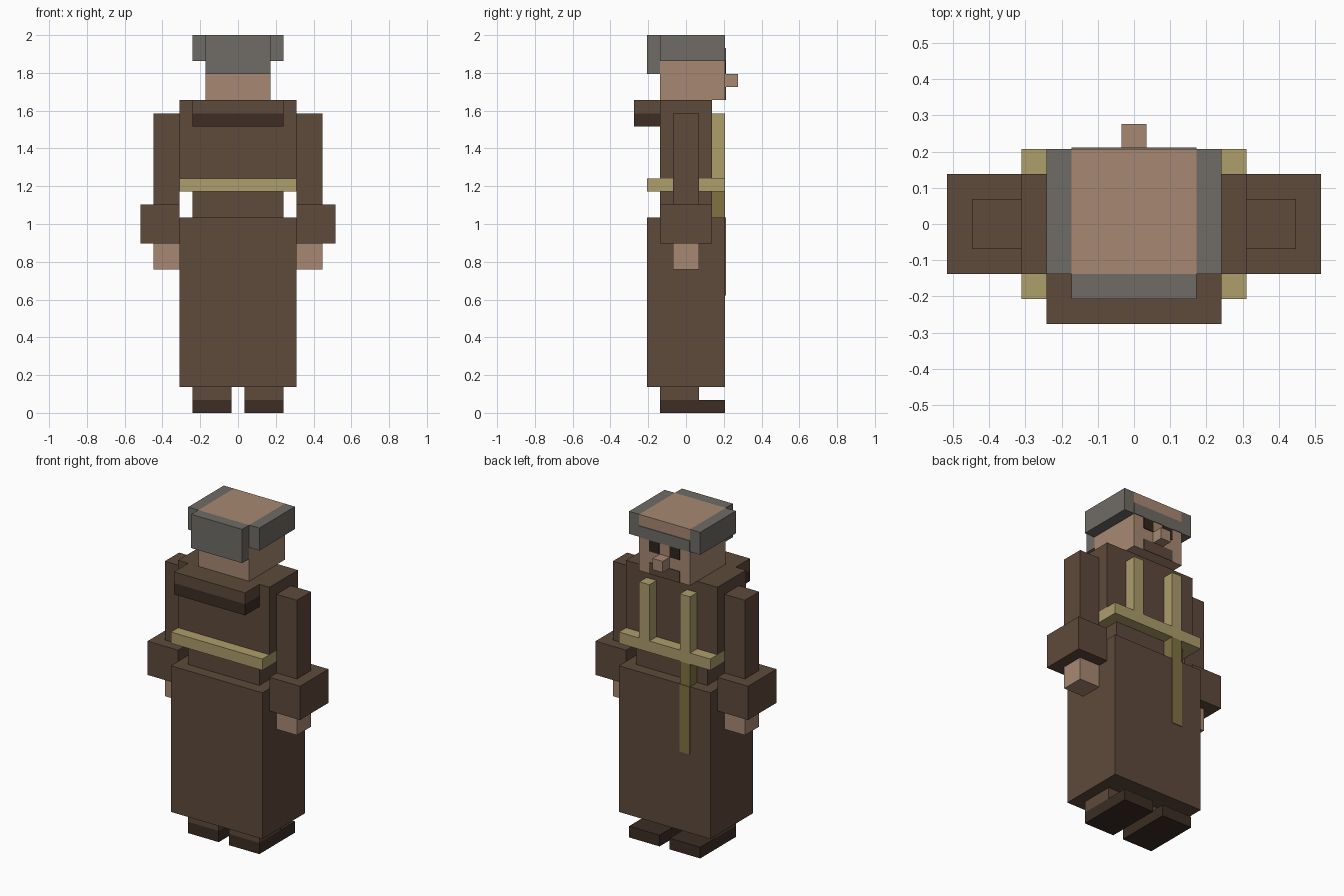
import bpy
import bmesh

cube = bpy.data.objects.get("Cube")
if cube:
    bpy.data.objects.remove(cube, do_unlink=True)

U = 2 / 29      # one block of the model grid
PLATE = 0.06    # thickness of painted details, in blocks


def material(name, rgb):
    mat = bpy.data.materials.new(name)
    mat.use_nodes = True
    color = (*rgb, 1)
    mat.diffuse_color = color
    bsdf = next(n for n in mat.node_tree.nodes if n.type == 'BSDF_PRINCIPLED')
    bsdf.inputs["Base Color"].default_value = color
    bsdf.inputs["Roughness"].default_value = 0.9
    return mat


robe = material("robe_brown", (0.112, 0.068, 0.043))
leather = material("dark_leather", (0.045, 0.027, 0.018))
skin = material("skin", (0.390, 0.250, 0.171))
gray = material("gray_hair", (0.162, 0.150, 0.133))
cord = material("cord_olive", (0.423, 0.342, 0.150))
dark_cord = material("dark_cord", (0.220, 0.170, 0.056))
eye_dark = material("eye_dark", (0.028, 0.019, 0.014))


def box(name, mat, x, y, z):
    """Box between the given (low, high) block ranges."""
    spans = (x, y, z)
    bm = bmesh.new()
    bmesh.ops.create_cube(bm, size=1)
    for v in bm.verts:
        v.co = [U * (hi if c > 0 else lo) for c, (lo, hi) in zip(v.co, spans)]
    mesh = bpy.data.meshes.new(name)
    bm.to_mesh(mesh)
    bm.free()
    mesh.materials.append(mat)
    obj = bpy.data.objects.new(name, mesh)
    bpy.context.collection.objects.link(obj)
    return obj


def pair(name, mat, x, y, z):
    """The same box on the left (+x) and right (-x)."""
    box("left_" + name, mat, x, y, z)
    box("right_" + name, mat, (-x[1], -x[0]), y, z)


# Feet and legs
pair("shoe", leather, (0.5, 3.5), (-2, 3), (0, 1))
pair("leg", robe, (0.5, 3.5), (-2, 1), (1, 2))

# Robe
box("skirt", robe, (-4.5, 4.5), (-3, 3), (2, 15))
box("waist", robe, (-3.5, 3.5), (-2, 2), (15, 17))
box("chest", robe, (-4.5, 4.5), (-2, 2), (18, 24))

# Hood hanging off the shoulders
box("hood", robe, (-3.5, 3.5), (-4, -2), (23, 24))
box("hood_lining", leather, (-3.5, 3.5), (-4, -2), (22, 23))

# Arms
pair("sleeve", robe, (4.5, 6.5), (-1, 1), (16, 23))
pair("cuff", robe, (4.5, 7.5), (-2, 2), (13, 16))
pair("hand", skin, (4.5, 6.5), (-1, 1), (11, 13))

# Cord belt, straps and hanging end
box("belt", cord, (-4.5, 4.5), (-3, 3), (17, 18))
pair("strap", cord, (1.5, 2.5), (2, 3), (18, 23))
box("cord_drop", dark_cord, (-2.5, -1.5), (2, 3), (15, 17))
box("cord_tail", dark_cord, (-2.5, -1.5), (3, 3 + PLATE), (9, 15))

# Head, bald on top
box("head", skin, (-2.5, 2.5), (-2, 3), (24, 29))
box("nose", skin, (-0.5, 0.5), (3, 4), (25, 26))
pair("eye", eye_dark, (0.5, 1.5), (3, 3 + PLATE), (26, 27))
box("beard", robe, (-1.5, 1.5), (3, 3 + PLATE), (24, 25))

# Ring of hair
pair("side_hair", gray, (2.5, 3.5), (-2, 3), (27, 29))
box("rear_hair", gray, (-2.5, 2.5), (-3, -2), (26, 29))
box("brow_hair", gray, (-2.5, 2.5), (3, 3 + PLATE), (27, 28))
